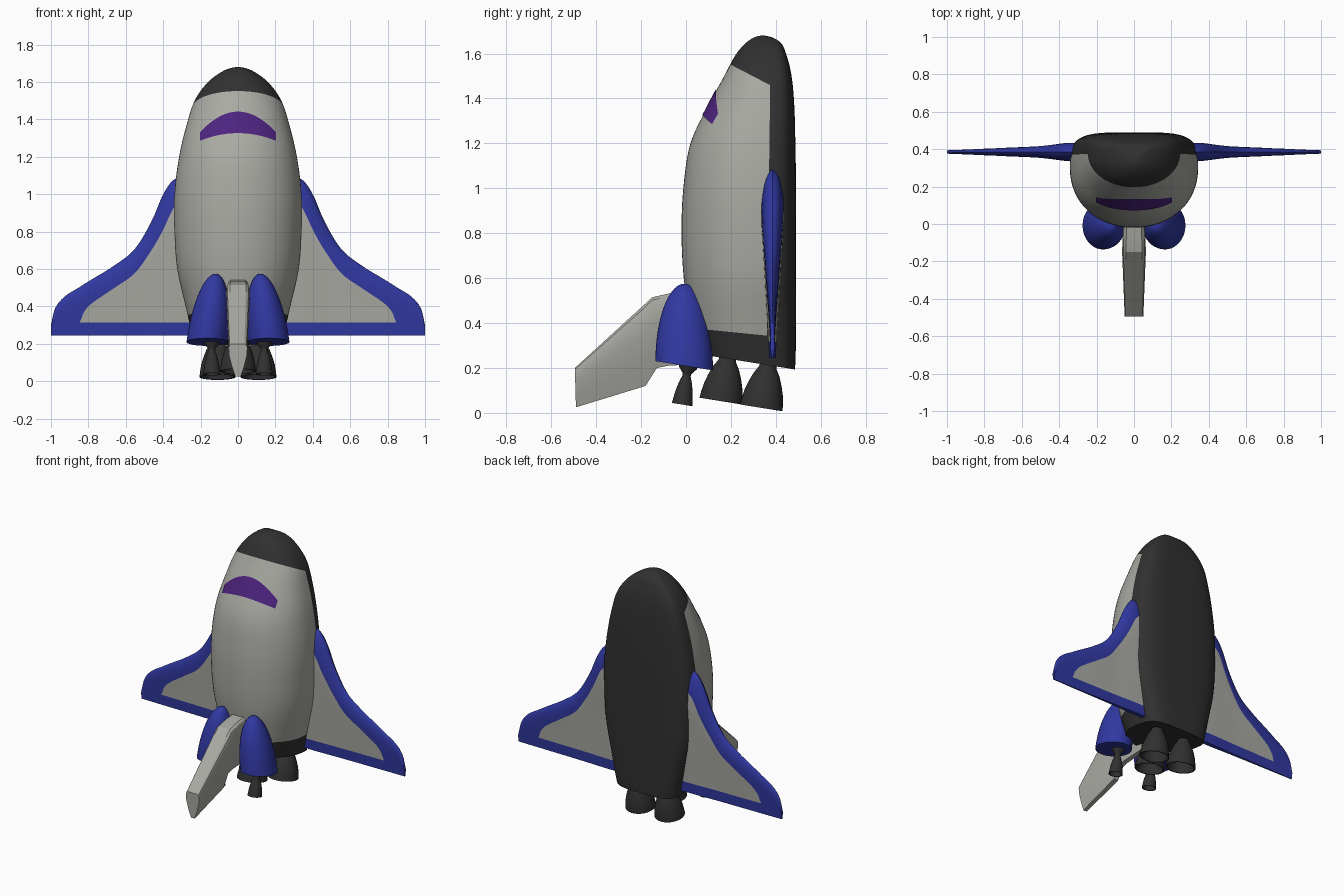
import bpy, bmesh
from math import sin, cos, pi, sqrt
from mathutils import Vector
from mathutils.bvhtree import BVHTree

cube = bpy.data.objects.get("Cube")
if cube:
    bpy.data.objects.remove(cube, do_unlink=True)


def material(name, color):
    m = bpy.data.materials.new(name)
    m.use_nodes = True
    m.diffuse_color = (*color, 1)
    m.node_tree.nodes["Principled BSDF"].inputs["Base Color"].default_value = (*color, 1)
    return m


GREY = material("light grey", (0.40, 0.40, 0.37))
DARK = material("charcoal", (0.03, 0.03, 0.03))
BLUE = material("deep blue", (0.03, 0.04, 0.36))
PURPLE = material("purple glass", (0.075, 0.017, 0.21))
SLOPE = 0.16  # tilt of the engine base


def smooth(table, x):
    """Cubic interpolation of table rows (key, values...) at key x."""
    n = len(table)
    i = 0
    while i < n - 2 and x > table[i + 1][0]:
        i += 1
    a, b = table[i], table[i + 1]
    before, after = table[max(i - 1, 0)], table[min(i + 2, n - 1)]
    h = b[0] - a[0]
    t = (x - a[0]) / h
    out = []
    for j in range(1, len(a)):
        m0 = (b[j] - before[j]) / (b[0] - before[0]) * h
        m1 = (after[j] - a[j]) / (after[0] - a[0]) * h
        d = b[j] - a[j]
        out.append(a[j] + t * (m0 + t * (3 * d - 2 * m0 - m1 + t * (m0 + m1 - 2 * d))))
    return out


def loft(rings, caps=(False, False)):
    """Skin a list of closed rings that share one point count."""
    bm = bmesh.new()
    rows = [[bm.verts.new(p) for p in ring] for ring in rings]
    n = len(rows[0])
    for a, b in zip(rows, rows[1:]):
        for i in range(n):
            bm.faces.new((a[i], a[(i + 1) % n], b[(i + 1) % n], b[i]))
    for cap, row in zip(caps, (rows[0], rows[-1])):
        if cap:
            bm.faces.new(row)
    bmesh.ops.remove_doubles(bm, verts=bm.verts, dist=0.00005)
    return bm


def finish(name, bm, mats, rule=None, mirror=False, angle=40):
    bmesh.ops.recalc_face_normals(bm, faces=bm.faces)
    if rule:
        for f in bm.faces:
            f.material_index = rule(f.calc_center_median())
    mesh = bpy.data.meshes.new(name)
    bm.to_mesh(mesh)
    bm.free()
    for m in mats:
        mesh.materials.append(m)
    ob = bpy.data.objects.new(name, mesh)
    bpy.context.collection.objects.link(ob)
    bpy.ops.object.select_all(action='DESELECT')
    ob.select_set(True)
    bpy.context.view_layer.objects.active = ob
    bpy.ops.object.shade_smooth_by_angle(angle=angle * pi / 180)
    if mirror:
        ob.modifiers.new("Mirror", 'MIRROR').use_mirror_merge = False
    return ob


# Fuselage: height, half width, front y, back y
TOP = 1.68
BODY = [(1.68, 0, .34, .34), (1.65, .095, .27, .42), (1.6, .16, .225, .445),
        (1.5, .232, .17, .47), (1.37, .275, .1, .482), (1.2, .315, .02, .487),
        (1.0, .34, -.012, .49), (.8, .34, -.02, .49), (.6, .325, -.01, .49),
        (.4, .28, .02, .49), (.25, .245, .055, .488), (.1, .21, .09, .48)]
body_keys = [(sqrt(TOP - z), *rest) for z, *rest in BODY]


def body_ring(k, n=64):
    half, front, back = smooth(body_keys, k)
    mid = front + 0.62 * (back - front)
    ring = []
    for i in range(n):
        c, s = cos(2 * pi * i / n), sin(2 * pi * i / n)
        e = 2 / (4 if s > 0 else 2.1)
        depth = back - mid if s > 0 else mid - front
        x = half * abs(c) ** e * (1 if c > 0 else -1)
        y = mid + depth * abs(s) ** e * (1 if s > 0 else -1)
        ring.append((x, y, TOP - k * k))
    return ring


last = body_keys[-1][0]
body = loft([body_ring(last * i / 56) for i in range(57)])


def cut(point, normal, trim=False):
    geom = body.verts[:] + body.edges[:] + body.faces[:]
    bmesh.ops.bisect_plane(body, geom=geom, dist=0.0001, plane_co=point,
                           plane_no=normal, clear_outer=trim)


# Paint borders as planes: engine base, tail band, belly, nose
cut((0, .1, .255), (0, -SLOPE, -1), True)
bmesh.ops.holes_fill(body, edges=[e for e in body.edges if e.is_boundary])
PLANES = [(Vector((0, .1, .37)), Vector((0, -.1, -1))),
          (Vector((0, .36, .31)), Vector((0, 1, -.013))),
          (Vector((0, .2, 1.55)), Vector((0, .52, 1)))]
for p, normal in PLANES:
    cut(p, normal)
tree = BVHTree.FromBMesh(body)
finish("fuselage", body, [GREY, DARK],
       lambda c: int(any((c - p).dot(q) > 0 for p, q in PLANES)))

# Windscreen plate laid on the fuselage
screen = bmesh.new()
grid = []
for i in range(33):
    u = i / 16 - 1
    low, high = 1.325 - .04 * u * u, 1.44 - .11 * u * u
    row = []
    for j in range(9):
        start = Vector((.2 * u, -1, low + (high - low) * j / 8))
        hit = tree.ray_cast(start, Vector((0, 1, 0)))
        row.append(screen.verts.new(hit[0] + hit[1].normalized() * Vector((0, .004, 0)).length
                                    if hit[1].y < 0 else hit[0] - hit[1] * .004))
    grid.append(row)
for a, b in zip(grid, grid[1:]):
    for j in range(8):
        screen.faces.new((a[j], b[j], b[j + 1], a[j + 1]))
finish("windscreen", screen, [PURPLE])

# Wings: x, leading edge height, top of the grey panel
WING = [(.15, 1.13, 1.05), (.34, 1.08, .93), (.4, 1.0, .81), (.46, .86, .705),
        (.55, .71, .58), (.66, .62, .5), (.79, .54, .41), (.83, .515, .36),
        (.845, .505, .318), (.93, .45, .31), (.98, .385, .3), (1, .3, .28)]
WING_DEPTH = [(.15, .052), (.34, .05), (.5, .032), (.7, .022), (1, .009)]
AIRFOIL = [(0, 0), (.03, .45), (.1, .8), (.22, 1), (.5, .75), (1, .28)]
PANEL_LOW, TRAILING = .315, .245


def wing_ring(x):
    lead, high = smooth(WING, x)
    low = min(PANEL_LOW, high - .003)
    rows = [lead + (high - lead) * t for t in (0, .04, .12, .25, .45, .7, 1)]
    rows += [high + (low - high) * t / 6 for t in range(1, 7)]
    rows += [(low + TRAILING) / 2, TRAILING]
    depth = smooth(WING_DEPTH, x)[0]
    pts = [(z, depth * smooth(AIRFOIL, (lead - z) / (lead - TRAILING))[0]) for z in rows]
    return ([(x, .385 - d, z) for z, d in pts]
            + [(x, .385 + d, z) for z, d in reversed(pts[1:])])


def wing_paint(c):
    return int(not (c.x < .845 and PANEL_LOW < c.z < smooth(WING, c.x)[1]))


wing = loft([wing_ring(1 - .85 * (1 - i / 56) ** 1.5) for i in range(57)], (True, True))
finish("wings", wing, [GREY, BLUE], wing_paint, mirror=True)

# Tail fin: (leading y, z), (trailing y, z), half thickness
FIN = [((.1, .55), (.1, .22), .055), ((-.06, .535), (-.08, .21), .06),
       ((-.15, .515), (-.13, .2), .064), ((-.19, .478), (-.18, .12), .062),
       ((-.495, .2), (-.49, .025), .05)]
FIN_SHAPE = [(0, .68), (.04, .9), (.12, 1), (.35, .95), (.7, .65), (1, .28)]
rings = []
for lead, trail, half in FIN:
    lead, trail = Vector((0, *lead)), Vector((0, *trail))
    side = [(lead.lerp(trail, s), half * w) for s, w in FIN_SHAPE]
    rings.append([(w, p.y, p.z) for p, w in side]
                 + [(-w, p.y, p.z) for p, w in reversed(side)])
finish("tail_fin", loft(rings, (True, True)), [GREY], angle=30)

# Engine pods: half ellipsoids leaning outward, with a tilted base
rings = []
for i in range(25):
    a = pi / 2 * i / 24
    t = 1 - cos(a)
    ring = []
    for j in range(40):
        b = 2 * pi * j / 40
        dy = .128 * sin(a) * sin(b)
        ring.append((.12 + .045 * t + .11 * sin(a) * cos(b), -.008 + dy,
                     .575 - .365 * t - SLOPE * dy * t))
    rings.append(ring)
finish("engine_pods", loft(rings, (False, True)), [BLUE], mirror=True)


# Nozzles: (radius, distance along the tilted axis), outside then inside
def nozzle(name, top, profile, mirror):
    axis = Vector((0, -SLOPE, -1)).normalized()
    across = Vector((0, axis.z, -axis.y))
    rings = []
    for r, d in profile:
        rings.append([Vector(top) + axis * d + Vector((r * cos(b), 0, 0)) + across * r * sin(b)
                      for b in (2 * pi * j / 32 for j in range(32))])
    finish(name, loft(rings), [DARK], mirror=mirror)


MAIN = [(.03, -.03), (.04, .01), (.058, .04), (.074, .08), (.086, .12), (.093, .16),
        (.096, .19), (.088, .19), (.07, .1), (0, .05)]
SMALL = [(.045, -.01), (.04, .01), (.02, .035), (.018, .045), (.03, .08), (.039, .12),
         (.046, .175), (.04, .175), (.03, .11), (0, .07)]
nozzle("upper_main_nozzle", (0, .185, .24), MAIN, False)
nozzle("lower_main_nozzles", (.11, .365, .21), MAIN, True)
nozzle("pod_nozzles", (.14, .01, .21), SMALL, True)
